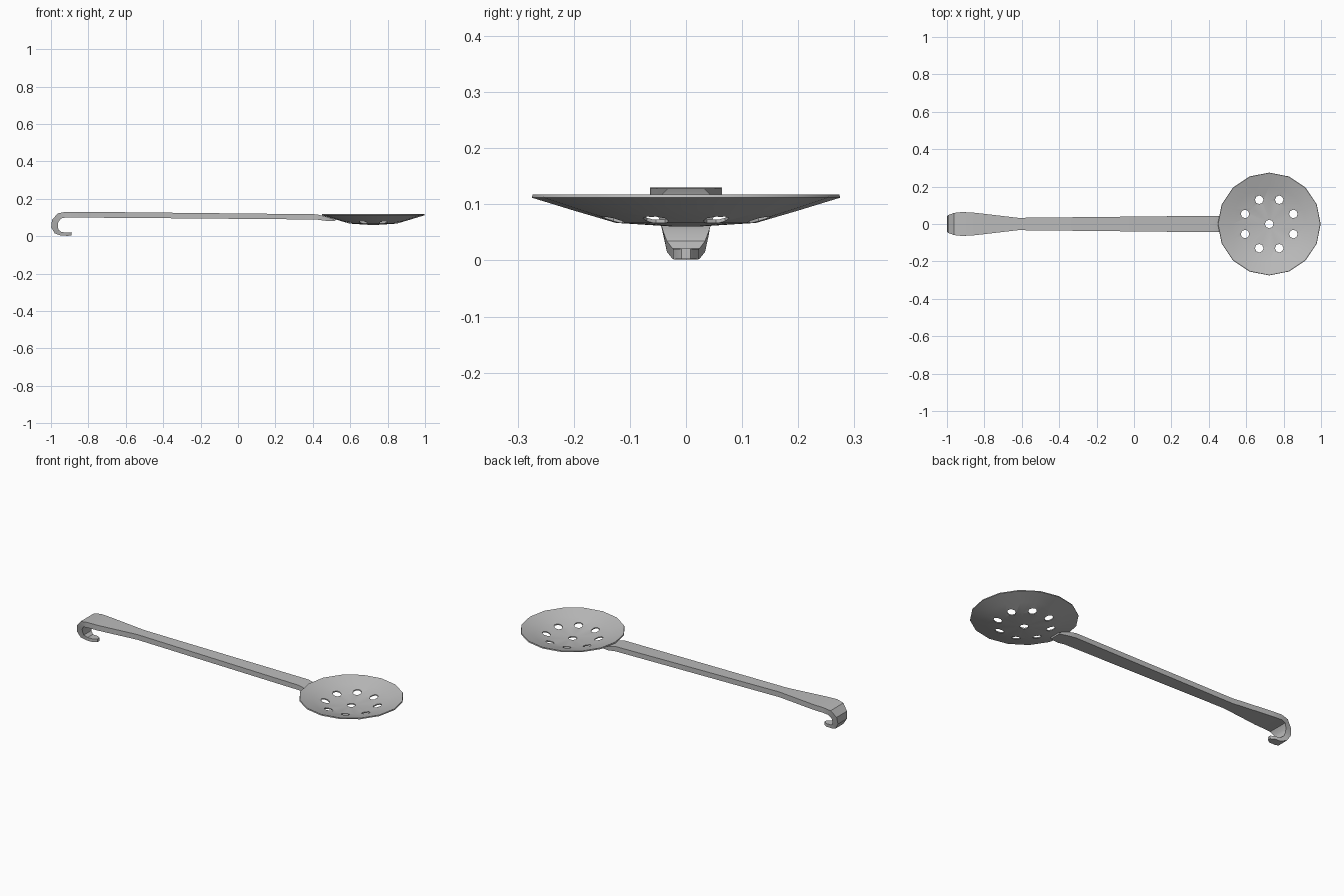
import bpy, bmesh
from math import pi, cos, sin
from mathutils import Vector, Matrix

cube = bpy.data.objects.get("Cube")
if cube:
    bpy.data.objects.remove(cube, do_unlink=True)

steel = bpy.data.materials.new("grey steel")
steel.use_nodes = True
grey = (0.5, 0.5, 0.5, 1)
steel.diffuse_color = grey
steel.node_tree.nodes["Principled BSDF"].inputs["Base Color"].default_value = grey

BOWL_X = 0.723


def finish(bm, name):
    """Turn a bmesh into a named steel object."""
    bmesh.ops.recalc_face_normals(bm, faces=bm.faces)
    mesh = bpy.data.meshes.new(name)
    bm.to_mesh(mesh)
    bm.free()
    mesh.materials.append(steel)
    obj = bpy.data.objects.new(name, mesh)
    bpy.context.collection.objects.link(obj)
    return obj


def activate(obj):
    bpy.ops.object.select_all(action='DESELECT')
    obj.select_set(True)
    bpy.context.view_layer.objects.active = obj


# Shallow bowl: closed profile (radius, height) spun into sixteen sides
profile = [(0, 0.066), (0.125, 0.073), (0.2, 0.095), (0.273, 0.118),
           (0.275, 0.112), (0.2, 0.089), (0.125, 0.067), (0, 0.059)]
bm = bmesh.new()
verts = [bm.verts.new((r, 0, z)) for r, z in profile]
edges = [bm.edges.new(pair) for pair in zip(verts, verts[1:])]
bmesh.ops.spin(bm, geom=verts + edges, cent=(0, 0, 0), axis=(0, 0, 1),
               angle=2 * pi, steps=16)
bmesh.ops.remove_doubles(bm, verts=bm.verts, dist=0.0005)
bmesh.ops.translate(bm, verts=bm.verts, vec=(BOWL_X, 0, 0))
bowl = finish(bm, "strainer_bowl")

# Drain holes: one in the middle and a ring of eight
centres = [(BOWL_X, 0)]
for i in range(8):
    a = (i + 0.5) * pi / 4
    centres.append((BOWL_X + 0.14 * cos(a), 0.14 * sin(a)))
bm = bmesh.new()
for x, y in centres:
    bmesh.ops.create_cone(bm, cap_ends=True, segments=8, radius1=0.023,
                          radius2=0.023, depth=0.2,
                          matrix=Matrix.Translation((x, y, 0.08)))
cutter = finish(bm, "hole_cutter")
cutter.hide_render = True

activate(bowl)
cut = bowl.modifiers.new("drain holes", 'BOOLEAN')
cut.operation = 'DIFFERENCE'
cut.solver = 'EXACT'
cut.object = cutter
bpy.ops.object.modifier_apply(modifier=cut.name)
bpy.data.objects.remove(cutter, do_unlink=True)
bpy.ops.object.shade_smooth_by_angle(angle=0.6)

# Hooked handle: centre line stations (x, z, half width, thickness)
stations = [
    (-0.89, 0.012, 0.008, 0.018), (-0.91, 0.011, 0.022, 0.018),
    (-0.945, 0.012, 0.024, 0.019), (-0.97, 0.025, 0.034, 0.028),
    (-0.981, 0.05, 0.041, 0.036), (-0.978, 0.08, 0.047, 0.036),
    (-0.955, 0.108, 0.059, 0.032), (-0.92, 0.115, 0.064, 0.03),
    (-0.85, 0.114, 0.06, 0.03), (-0.62, 0.113, 0.033, 0.03),
    (0.42, 0.103, 0.044, 0.028), (0.47, 0.093, 0.044, 0.022),
    (0.52, 0.084, 0.034, 0.008)]
points = [Vector((x, 0, z)) for x, z, w, t in stations]
bm = bmesh.new()
rings = []
for i, (x, z, w, t) in enumerate(stations):
    before = points[max(i - 1, 0)]
    after = points[min(i + 1, len(points) - 1)]
    along = (after - before).normalized()
    normal = Vector((-along.z, 0, along.x)) * t / 2
    side = Vector((0, w, 0))
    rings.append([bm.verts.new(points[i] + a * side + b * normal)
                  for a, b in ((1, 1), (-1, 1), (-1, -1), (1, -1))])
for one, two in zip(rings, rings[1:]):
    for k in range(4):
        n = (k + 1) % 4
        bm.faces.new((one[k], one[n], two[n], two[k]))
bm.faces.new(rings[0])
bm.faces.new(rings[-1])
handle = finish(bm, "hooked_handle")
activate(handle)
bpy.ops.object.shade_smooth_by_angle(angle=0.6)
